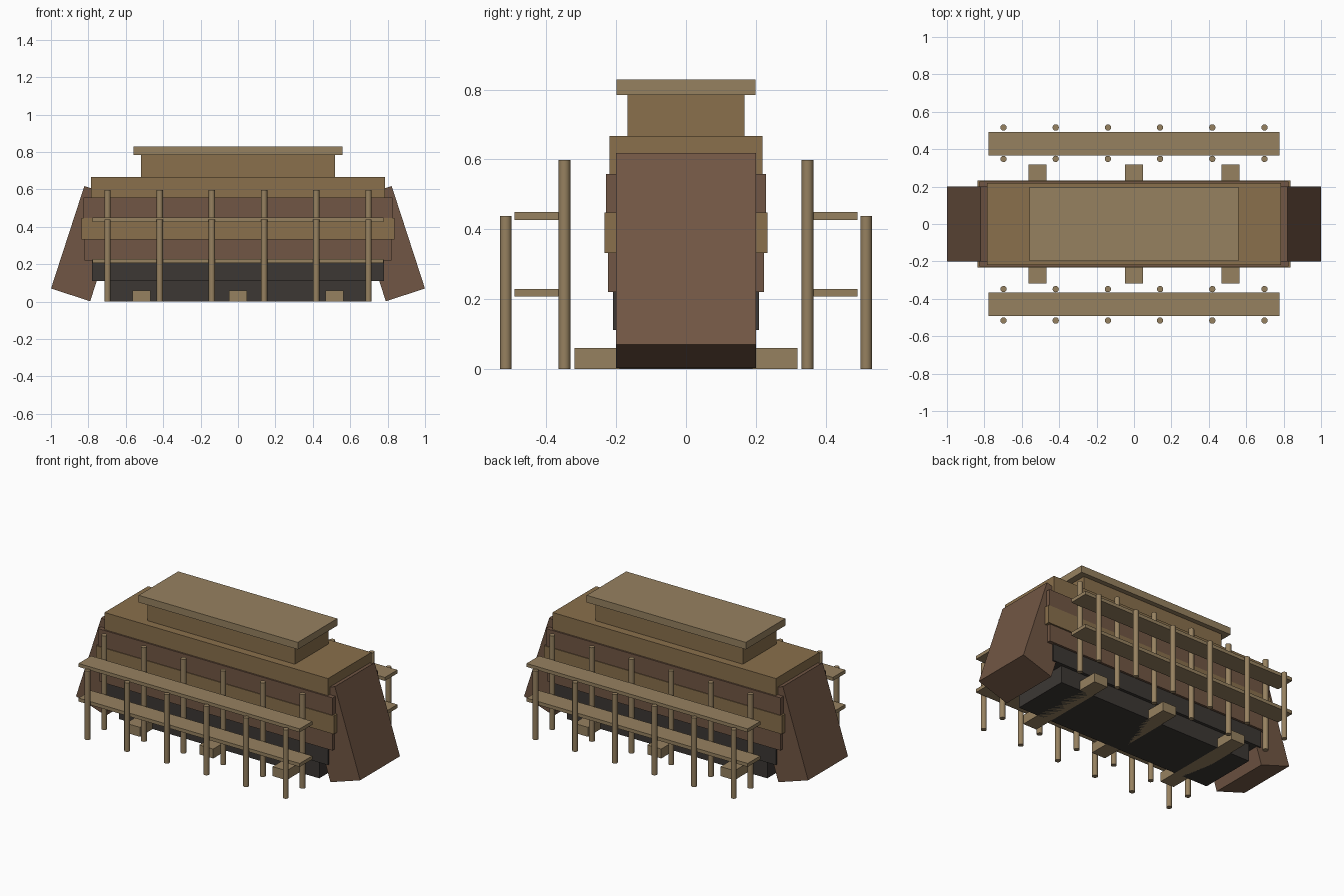
import bpy
from math import radians

if "Cube" in bpy.data.objects:
    bpy.data.objects.remove(bpy.data.objects["Cube"])


def material(name, r, g, b):
    m = bpy.data.materials.new(name)
    m.diffuse_color = [(c / 255) ** 2.2 for c in (r, g, b)] + [1]
    m.use_nodes = True
    m.node_tree.nodes["Principled BSDF"].inputs["Base Color"].default_value = m.diffuse_color
    return m


TAN = material("pale_wood", 149, 128, 96)
WOOD = material("wood", 136, 111, 77)
BROWN = material("dark_wood", 113, 87, 70)
BLACK = material("tarred_wood", 62, 58, 55)


def box(name, center, size, mat, tilt=0):
    bpy.ops.mesh.primitive_cube_add(size=1, location=center)
    o = bpy.context.object
    o.name = name
    o.scale = size
    o.rotation_euler.y = radians(tilt)
    o.data.materials.append(mat)
    return o


def layer(name, half_x, half_y, z0, z1, mat):
    box(name, (0, 0, (z0 + z1) / 2), (2 * half_x, 2 * half_y, z1 - z0), mat)


def post(name, x, y, height):
    bpy.ops.mesh.primitive_cylinder_add(vertices=12, radius=0.017, depth=height,
                                        location=(x, y, height / 2))
    o = bpy.context.object
    o.name = name
    o.data.materials.append(TAN)
    bpy.ops.object.shade_smooth_by_angle(angle=radians(40))


# Stacked hull planking, keel upwards
layer("hull_bottom", 0.705, 0.19, 0.0, 0.111, BLACK)
layer("hull_lower", 0.78, 0.209, 0.111, 0.22, BLACK)
layer("hull_strake_1", 0.82, 0.223, 0.22, 0.332, BROWN)
layer("hull_strake_2", 0.837, 0.233, 0.332, 0.448, WOOD)
layer("hull_strake_3", 0.826, 0.2285, 0.448, 0.558, BROWN)
layer("hull_top", 0.786, 0.2185, 0.558, 0.667, WOOD)

# Deck house
layer("cabin", 0.518, 0.168, 0.667, 0.784, WOOD)
layer("roof", 0.56, 0.1985, 0.784, 0.829, TAN)

# Slanted bow and stern
for s, name in ((-1, "stern"), (1, "bow")):
    box(name, (s * 0.806, 0, 0.31), (0.22, 0.4, 0.576), BROWN, -18 * s)

# Cross beams under the hull
for i in (-1, 0, 1):
    box("cross_beam", (i * 0.516, 0, 0.03), (0.098, 0.638, 0.06), TAN)

# Scaffolding on both sides
for s in (-1, 1):
    for z in (0.218, 0.438):
        box("scaffold_walkway", (0, s * 0.428, z), (1.556, 0.126, 0.022), TAN)
    for i in range(6):
        x = -0.6975 + 0.279 * i
        post("scaffold_inner_post", x, s * 0.348, 0.598)
        post("scaffold_outer_post", x, s * 0.516, 0.438)
